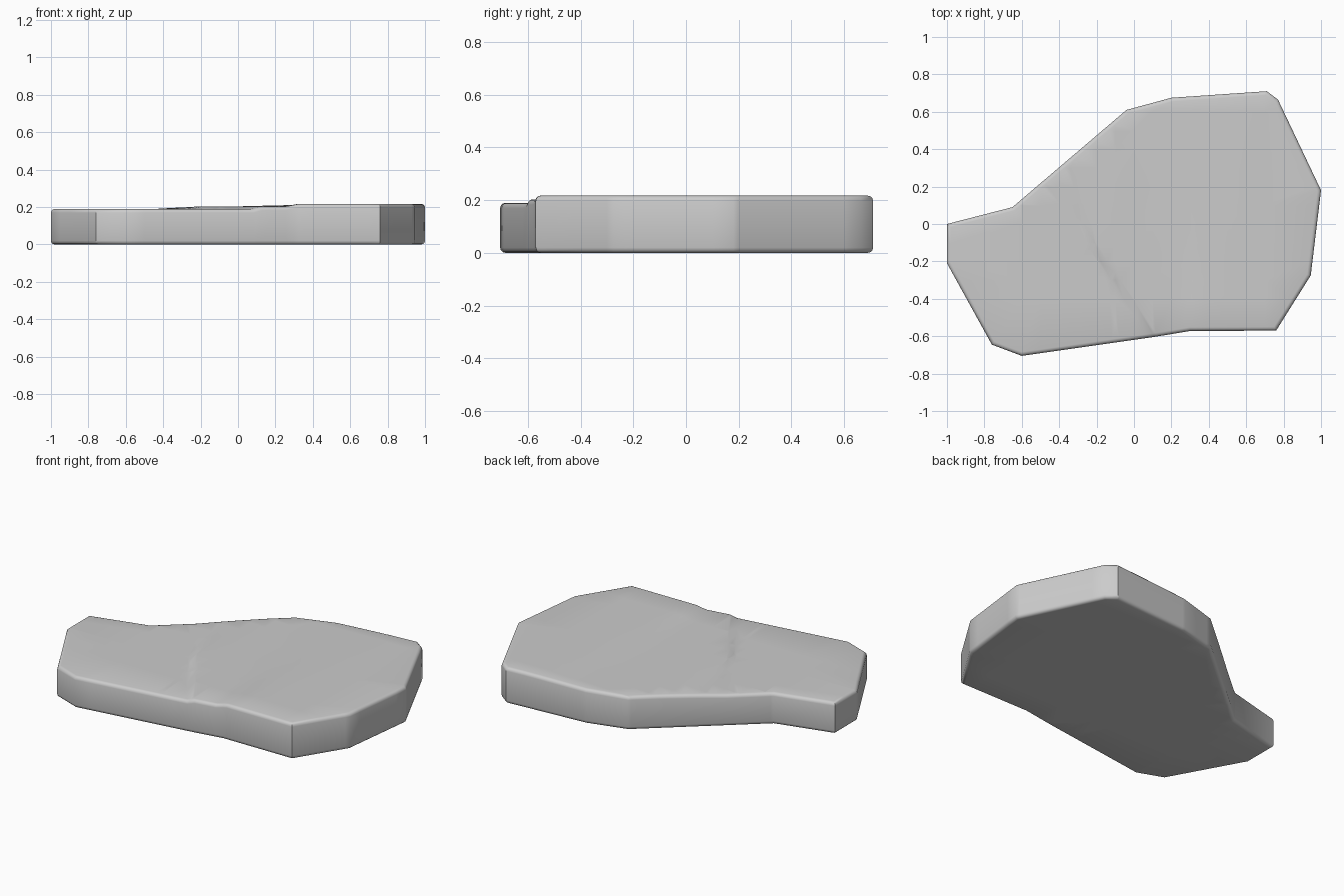
import bpy, bmesh, math
from mathutils import Vector

cube = bpy.data.objects.get("Cube")
if cube:
    bpy.data.objects.remove(cube)

stone = bpy.data.materials.new("stone_grey")
stone.use_nodes = True
stone.diffuse_color = (0.6, 0.6, 0.6, 1)
stone.node_tree.nodes["Principled BSDF"].inputs["Base Color"].default_value = (0.6, 0.6, 0.6, 1)

OUTLINE = [(-1, 0), (-1, -0.21), (-0.76, -0.645), (-0.6, -0.705), (0.1, -0.605),
           (0.3, -0.572), (0.76, -0.57), (0.945, -0.275), (1, 0.18), (0.77, 0.665),
           (0.71, 0.71), (0.2, 0.675), (-0.04, 0.61), (-0.65, 0.09)]
BASE = 0.19

# Lines where the top steps up: a point and the uphill direction
STEP_CORNER = Vector((-0.22, -0.12, 0))
STEP_FRONT = Vector((0.83, 0.56, 0)).normalized()
STEP_BACK = Vector((0.97, 0.24, 0)).normalized()
RIDGE = Vector((0.29, -0.57, 0))
RIDGE_DIR = Vector((1, 0.03, 0)).normalized()


def ramp(d, width):
    return min(1, max(0, d / width + 0.5))


def top_height(p):
    """Height of the top: low wing, middle step, high wing; steps fade to the back."""
    q = Vector((p.x, p.y, 0))
    step = min((q - STEP_CORNER).dot(STEP_FRONT), (q - STEP_CORNER).dot(STEP_BACK))
    ridge = (q - RIDGE).dot(RIDGE_DIR)
    step_width = 0.04 + 0.8 * max(0, p.y)
    ridge_width = 0.07 + 0.5 * max(0, p.y + 0.4)
    return BASE + 0.013 * ramp(step, step_width) + 0.014 * ramp(ridge, ridge_width)


# Slab extruded from its outline
bm = bmesh.new()
face = bm.faces.new([bm.verts.new((x, y, 0)) for x, y in OUTLINE])
up = bmesh.ops.extrude_face_region(bm, geom=[face])
for v in [g for g in up["geom"] if isinstance(g, bmesh.types.BMVert)]:
    v.co.z = BASE
bmesh.ops.recalc_face_normals(bm, faces=bm.faces)

# Rounded top and bottom rims
rims = [e for e in bm.edges if abs(e.verts[0].co.z - e.verts[1].co.z) < 0.001]
bmesh.ops.bevel(bm, geom=rims, offset=0.02, segments=3, profile=0.5, affect='EDGES')


def cut(point, normal):
    bmesh.ops.bisect_plane(bm, geom=bm.verts[:] + bm.edges[:] + bm.faces[:],
                           dist=0.0005, plane_co=point, plane_no=normal)


# Cuts along the steps, and across the slab where they fade
for point, normal, half in ((STEP_CORNER, STEP_FRONT, 0.02),
                            (STEP_CORNER, STEP_BACK, 0.02),
                            (RIDGE, RIDGE_DIR, 0.035)):
    for side in (-1, 1):
        cut(point + normal * half * side, normal)
for i in range(-6, 8):
    cut(Vector((i / 10, 0, 0)), Vector((1, 0, 0)))
for i in range(-4, 7):
    cut(Vector((0, i / 10, 0)), Vector((0, 1, 0)))

# Raise the upper half to the stepped surface
for v in bm.verts:
    if v.co.z > BASE / 2:
        v.co.z += top_height(v.co) - BASE

mesh = bpy.data.meshes.new("stone_slab")
bm.to_mesh(mesh)
bm.free()
mesh.materials.append(stone)
slab = bpy.data.objects.new("stone_slab", mesh)
bpy.context.collection.objects.link(slab)
bpy.context.view_layer.objects.active = slab
slab.select_set(True)
bpy.ops.object.shade_smooth_by_angle(angle=math.radians(38))
